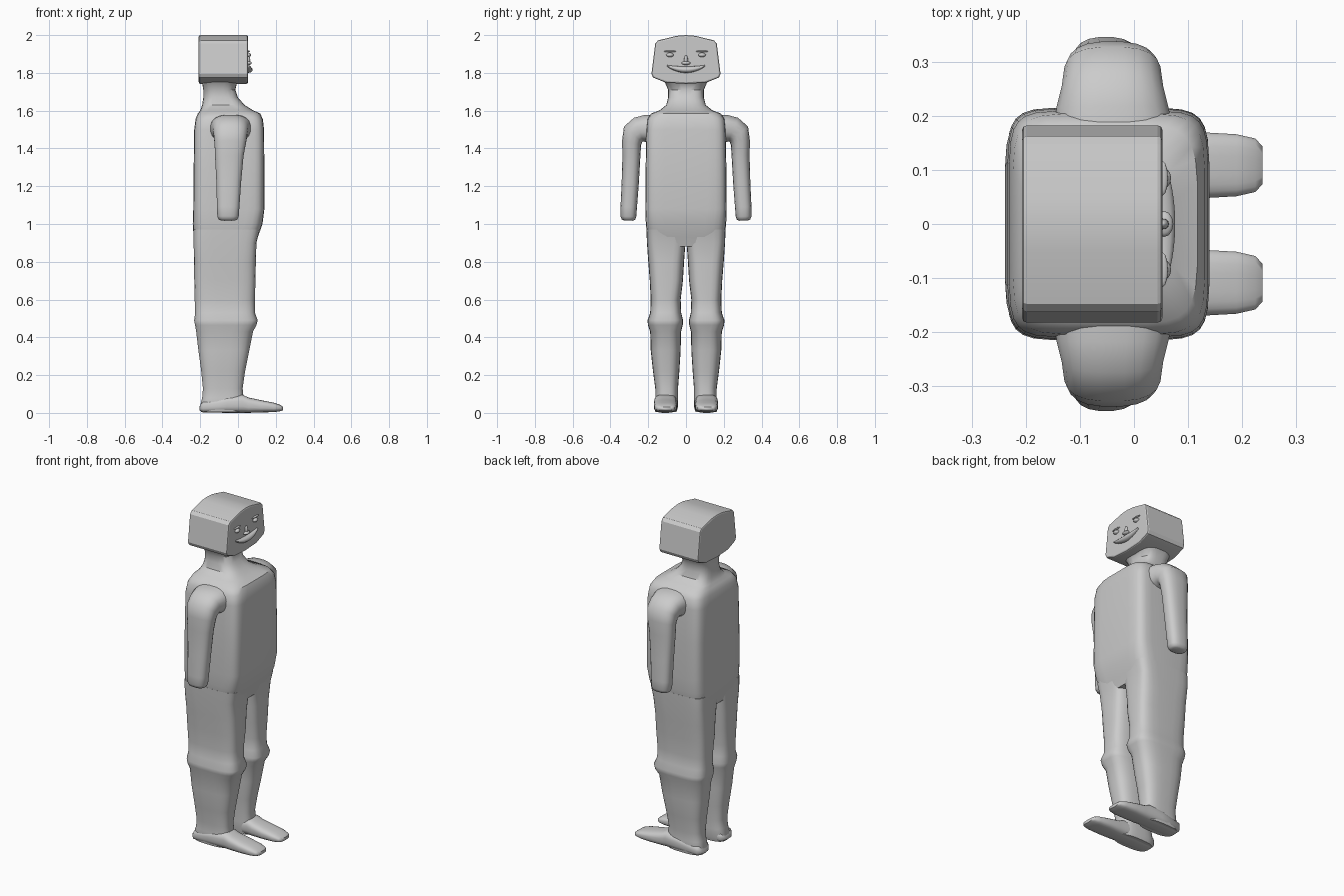
import bpy, bmesh, math
from mathutils import Vector

grey = bpy.data.materials.new("plain grey")
grey.diffuse_color = (0.6, 0.6, 0.6, 1)


def finish(name, bm, angle=35):
    bmesh.ops.recalc_face_normals(bm, faces=bm.faces)
    mesh = bpy.data.meshes.new(name)
    bm.to_mesh(mesh)
    bm.free()
    mesh.materials.append(grey)
    ob = bpy.data.objects.new(name, mesh)
    bpy.context.collection.objects.link(ob)
    bpy.ops.object.select_all(action='DESELECT')
    ob.select_set(True)
    bpy.context.view_layer.objects.active = ob
    bpy.ops.object.shade_smooth_by_angle(angle=math.radians(angle))
    return ob


def ring(center, u, v, power, n=28):
    """Rounded-rectangle ring spanned by half-axes u and v."""
    pts = []
    for i in range(n):
        a = 2 * math.pi * (i + 0.5) / n
        c, s = math.cos(a), math.sin(a)
        pts.append(Vector(center)
                   + Vector(u) * math.copysign(abs(c) ** (2 / power), c)
                   + Vector(v) * math.copysign(abs(s) ** (2 / power), s))
    return pts


def loft(name, rings, angle=35):
    bm = bmesh.new()
    rows = [[bm.verts.new(p) for p in r] for r in rings]
    n = len(rows[0])
    for a, b in zip(rows, rows[1:]):
        for i in range(n):
            bm.faces.new((a[i], a[(i + 1) % n], b[(i + 1) % n], b[i]))
    bm.faces.new(rows[0])
    bm.faces.new(rows[-1])
    return finish(name, bm, angle)


def level(z, x0, x1, y0, y1, power):
    return ring(((x0 + x1) / 2, (y0 + y1) / 2, z),
                ((x1 - x0) / 2, 0, 0), (0, (y1 - y0) / 2, 0), power)


# Torso running up into the neck: z, back, front, half width, squareness
torso = [(0.88, -0.225, 0.09, 0.19, 5), (0.93, -0.235, 0.105, 0.205, 6),
         (1.00, -0.24, 0.13, 0.213, 6), (1.08, -0.237, 0.14, 0.216, 7),
         (1.30, -0.235, 0.14, 0.214, 7), (1.50, -0.232, 0.138, 0.21, 7),
         (1.555, -0.225, 0.132, 0.205, 6), (1.585, -0.213, 0.118, 0.185, 5),
         (1.602, -0.2, 0.08, 0.14, 4), (1.63, -0.19, 0.035, 0.105, 3.5),
         (1.67, -0.184, 0.0, 0.095, 3), (1.71, -0.184, -0.014, 0.095, 3),
         (1.745, -0.19, -0.005, 0.11, 3.5), (1.78, -0.2, 0.03, 0.135, 4)]
loft("torso_and_neck", [level(z, a, b, -h, h, p) for z, a, b, h, p in torso])

# Head: gabled outline extruded from back to face
outline = [(0, 2.0), (0.05, 1.996), (0.148, 1.972), (0.163, 1.955),
           (0.183, 1.795), (0.174, 1.775), (0.105, 1.748), (0, 1.742)]
outline += [(-y, z) for y, z in outline[-2:0:-1]]
bm = bmesh.new()
face = bm.faces.new([bm.verts.new((-0.208, y, z)) for y, z in outline])
ext = bmesh.ops.extrude_face_region(bm, geom=[face])
for v in [g for g in ext["geom"] if isinstance(g, bmesh.types.BMVert)]:
    v.co.x = 0.053
rim = [e for e in bm.edges if abs(e.verts[0].co.x - e.verts[1].co.x) < 1e-5]
bmesh.ops.bevel(bm, geom=rim, offset=0.009, segments=2, profile=0.5,
                affect='EDGES')
finish("head", bm, 20)


def blob(name, loc, size):
    bm = bmesh.new()
    bmesh.ops.create_uvsphere(bm, u_segments=12, v_segments=8, radius=1)
    for v in bm.verts:
        v.co = Vector(loc) + v.co * Vector(size)
    finish(name, bm, 60)


# Nose and smiling mouth
blob("nose_bridge", (0.053, 0, 1.868), (0.012, 0.01, 0.026))
blob("nose_tip", (0.056, 0, 1.852), (0.017, 0.024, 0.010))
mouth = []
for i in range(13):
    t = -1 + i / 6
    r = 0.004 + 0.013 * (1 - t * t)
    mouth.append(ring((0.054, 0.1 * t, 1.817 + 0.02 * t * t),
                      (0.005 + 1.1 * r, 0, 0), (0, 0, r), 2, 10))
loft("mouth", mouth, 60)

for side, s in (("right", -1), ("left", 1)):
    # Eyes and brows
    blob(side + "_eye", (0.053, s * 0.085, 1.895), (0.016, 0.02, 0.012))
    blob(side + "_brow", (0.053, s * 0.085, 1.914), (0.010, 0.032, 0.005))

    # Arm bending out of the shoulder: y, z, bend, half thickness, back, front
    arm = [(0.15, 1.505, 0, 0.075, -0.15, 0.08),
           (0.215, 1.505, 3, 0.073, -0.145, 0.065),
           (0.25, 1.50, 22, 0.068, -0.135, 0.055),
           (0.28, 1.475, 50, 0.064, -0.13, 0.05),
           (0.288, 1.43, 78, 0.052, -0.125, 0.043),
           (0.289, 1.36, 88, 0.048, -0.122, 0.03),
           (0.295, 1.22, 88, 0.046, -0.115, 0.017),
           (0.303, 1.09, 88, 0.044, -0.112, 0.008),
           (0.305, 1.04, 88, 0.042, -0.11, 0.004),
           (0.305, 1.024, 88, 0.036, -0.102, -0.004),
           (0.305, 1.018, 88, 0.025, -0.09, -0.016)]
    loft(side + "_arm", [
        ring(((a + b) / 2, s * y, z), ((b - a) / 2, 0, 0),
             (0, s * t * math.sin(math.radians(d)),
              t * math.cos(math.radians(d))), 2.6, 20)
        for y, z, d, t, a, b in arm], 50)

    # Leg with swollen knee: z, back, front, inner, outer, squareness
    leg = [(0.97, -0.235, 0.115, -0.005, 0.21, 5),
           (0.90, -0.235, 0.098, 0.003, 0.207, 5),
           (0.80, -0.234, 0.095, 0.010, 0.200, 4),
           (0.70, -0.232, 0.093, 0.016, 0.192, 4),
           (0.60, -0.23, 0.09, 0.028, 0.187, 3.5),
           (0.53, -0.227, 0.09, 0.025, 0.19, 3.5),
           (0.49, -0.233, 0.105, 0.015, 0.204, 3.5),
           (0.465, -0.228, 0.098, 0.017, 0.202, 3.5),
           (0.43, -0.222, 0.08, 0.026, 0.19, 3),
           (0.33, -0.21, 0.06, 0.028, 0.187, 3),
           (0.22, -0.195, 0.038, 0.035, 0.175, 3),
           (0.13, -0.186, 0.025, 0.042, 0.163, 3),
           (0.08, -0.19, 0.03, 0.042, 0.163, 3),
           (0.03, -0.203, 0.03, 0.043, 0.168, 3),
           (0.004, -0.195, 0.03, 0.05, 0.162, 3)]
    loft(side + "_leg", [
        level(z, a, b, min(s * i, s * o), max(s * i, s * o), p)
        for z, a, b, i, o, p in leg], 50)

    # Foot tapering to the toes: x, sole, top, half width
    foot = [(-0.203, 0.012, 0.035, 0.035), (-0.185, 0.002, 0.06, 0.056),
            (-0.06, 0.0, 0.09, 0.062), (0.02, 0.0, 0.098, 0.06),
            (0.055, 0.0, 0.082, 0.06), (0.12, 0.002, 0.068, 0.062),
            (0.19, 0.004, 0.054, 0.058), (0.225, 0.009, 0.042, 0.05),
            (0.238, 0.014, 0.032, 0.036)]
    loft(side + "_foot", [
        ring((x, s * 0.109, (lo + hi) / 2), (0, w, 0),
             (0, 0, (hi - lo) / 2), 3, 20)
        for x, lo, hi, w in foot], 50)
